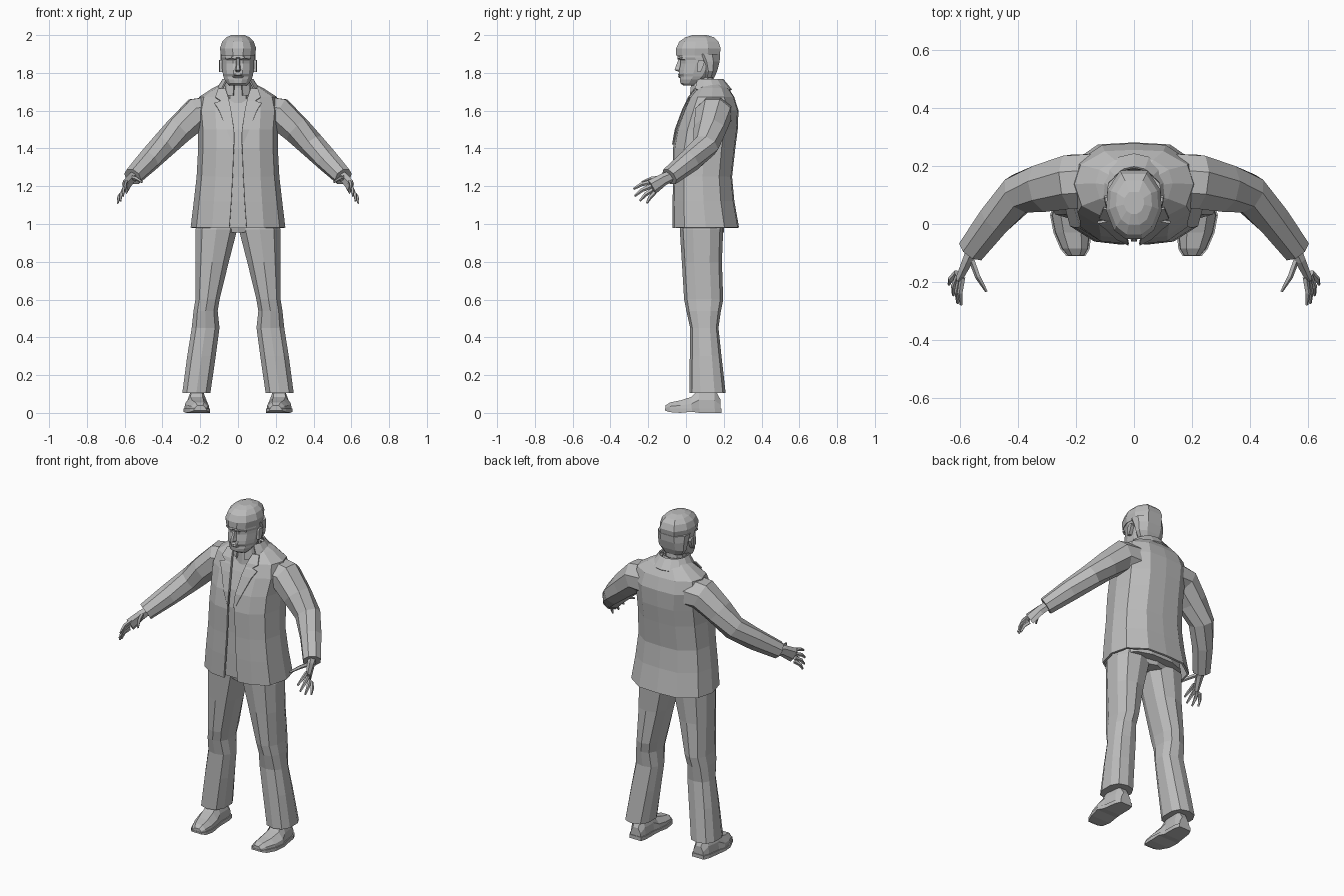
import bpy, bmesh, math
from mathutils import Vector

cube = bpy.data.objects.get("Cube")
if cube:
    bpy.data.objects.remove(cube)

grey = bpy.data.materials.new("plain_grey")
grey.use_nodes = True
COLOR = (0.5, 0.5, 0.5, 1)
grey.diffuse_color = COLOR
grey.node_tree.nodes["Principled BSDF"].inputs["Base Color"].default_value = COLOR


def loft(name, rings, closed=True, caps=True, mirror=False, thick=0):
    """Skin a list of equal-length point rings, with flat faces."""
    bm = bmesh.new()
    rows = [[bm.verts.new(p) for p in ring] for ring in rings]
    n = len(rows[0])
    for a, b in zip(rows, rows[1:]):
        for i in range(n if closed else n - 1):
            j = (i + 1) % n
            bm.faces.new((a[i], a[j], b[j], b[i]))
    if closed and caps:
        bm.faces.new(rows[0])
        bm.faces.new(rows[-1])
    bmesh.ops.recalc_face_normals(bm, faces=bm.faces)
    mesh = bpy.data.meshes.new(name)
    bm.to_mesh(mesh)
    bm.free()
    mesh.materials.append(grey)
    ob = bpy.data.objects.new(name, mesh)
    bpy.context.collection.objects.link(ob)
    if thick:
        mod = ob.modifiers.new("thickness", "SOLIDIFY")
        mod.thickness = thick
        mod.offset = 0
    if mirror:
        ob.modifiers.new("mirror", "MIRROR")
    return ob


def oval(z, x0, x1, y0, y1, sides=10, power=0.8):
    """Level, slightly boxy ring between two x and two y limits."""
    pts = []
    for i in range(sides):
        a = math.tau * (i + 0.5) / sides
        c, s = math.cos(a), math.sin(a)
        u = math.copysign(abs(c) ** power, c)
        v = math.copysign(abs(s) ** power, s)
        pts.append(((x0 + x1 + (x1 - x0) * u) / 2, (y0 + y1 + (y1 - y0) * v) / 2, z))
    return pts


def tube(name, path, sides=8, mirror=True):
    """Limb along a path of (point, side radius, upright radius)."""
    pts = [Vector(p[0]) for p in path]
    rings = []
    for i, (_, rs, ru) in enumerate(path):
        t = (pts[min(i + 1, len(pts) - 1)] - pts[max(i - 1, 0)]).normalized()
        side = t.cross(Vector((0, 0, 1))).normalized()
        up = side.cross(t)
        rings.append([pts[i] + side * rs * math.cos(math.tau * (k + 0.5) / sides)
                      + up * ru * math.sin(math.tau * (k + 0.5) / sides) for k in range(sides)])
    return loft(name, rings, mirror=mirror)


# Jacket: open down the front; rows are height, opening, half width, front, back
COAT = [(0.98, .045, .245, -.065, .275), (1.12, .035, .228, -.065, .25),
        (1.25, .028, .213, -.062, .238), (1.4, .022, .205, -.063, .255),
        (1.5, .025, .205, -.045, .268), (1.6, .04, .215, -.008, .272),
        (1.67, .055, .2, .025, .25), (1.715, .07, .13, .06, .22), (1.735, .065, .09, .08, .19)]


def coat_ring(z, o, w, f, b):
    d = b - f
    half = [(o, f), (.55 * w, f + .03 * d), (.88 * w, f + .18 * d), (w, f + .5 * d),
            (.9 * w, f + .78 * d), (.5 * w, b - .02 * d), (0, b)]
    return [(x, y, z) for x, y in half] + [(-x, y, z) for x, y in reversed(half[:-1])]


loft("jacket", [coat_ring(*r) for r in COAT], closed=False, thick=0.012)

# Shirt inside the jacket
loft("shirt", [oval(z, -w * .85, w * .85, f + .025, b - .03, 12)
               for z, o, w, f, b in COAT[:-1]])


# Lapels lying on the jacket front
def front(z):
    for a, b in zip(COAT, COAT[1:]):
        if a[0] <= z <= b[0]:
            t = (z - a[0]) / (b[0] - a[0])
            return [a[k] + t * (b[k] - a[k]) for k in (1, 3)]


LAPEL = [(1.42, .026), (1.5, .06), (1.6, .1), (1.64, .125), (1.65, .09), (1.67, .12), (1.715, .105)]
rows = []
for z, outer in LAPEL:
    o, y = front(z)
    rows.append([(o - .004, y - .011, z), (outer, y - .005, z)])
loft("lapel", rows, closed=False, mirror=True, thick=0.008)


# Collars wrap the neck and stay open at the throat
def collar(name, levels, gap):
    rows = []
    for z, r, yc in levels:
        rows.append([(r * math.sin(a), yc - r * math.cos(a), z)
                     for a in [gap + (math.tau - 2 * gap) * i / 10 for i in range(11)]])
    loft(name, rows, closed=False, thick=0.008)


collar("jacket_collar", [(1.71, .115, .125), (1.765, .08, .115)], .85)
collar("shirt_collar", [(1.68, .08, .1), (1.755, .066, .095)], .3)

# Sleeves
tube("sleeve", [((.12, .15, 1.585), .1, .1), ((.22, .145, 1.582), .1, .092),
                ((.31, .125, 1.5), .088, .078), ((.395, .105, 1.415), .072, .068),
                ((.475, .02, 1.335), .062, .062), ((.558, -.088, 1.25), .052, .05)])

# Hands with four fingers and a thumb
tube("palm", [((.55, -.075, 1.255), .025, .03), ((.57, -.12, 1.235), .021, .033),
              ((.598, -.18, 1.195), .014, .042)], 6)
FINGERS = [("index_finger", (.59, -.185, 1.222), (.595, -.278, 1.185)),
           ("middle_finger", (.598, -.185, 1.2), (.607, -.272, 1.148)),
           ("ring_finger", (.605, -.178, 1.18), (.622, -.245, 1.122)),
           ("little_finger", (.61, -.168, 1.165), (.637, -.208, 1.11)),
           ("thumb", (.56, -.12, 1.245), (.508, -.232, 1.222))]
for name, base, tip in FINGERS:
    a, b = Vector(base), Vector(tip)
    bend = a.lerp(b, .55) + Vector((.006, 0, .008))
    tube(name, [(a, .011, .013), (bend, .01, .011), (b, .005, .006)], 5)

# Trousers: rows are height, inner x, outer x, front, back
LEG = [(1.08, .0, .2, -.02, .2), (.97, .0, .23, -.033, .197), (.8, .045, .228, -.022, .19),
       (.6, .095, .228, -.01, .197), (.54, .105, .238, .002, .185), (.45, .095, .248, .022, .172),
       (.3, .115, .272, .02, .188), (.105, .143, .298, .018, .21)]
loft("trouser_leg", [oval(*r) for r in LEG], mirror=True)
loft("trouser_seat", [oval(z, -w, w, -.02, .2) for z, w in ((.955, .06), (.99, .17), (1.1, .2))])

# Shoes: rows are y, centre x, half width, top height
SHOE = [(-.108, .2, .028, .04), (-.085, .203, .045, .055), (-.03, .212, .06, .066),
        (.03, .22, .064, .085), (.07, .218, .052, .13), (.15, .213, .046, .13), (.183, .21, .034, .07)]
loft("shoe", [[(c + w * u, y, .018 + (h - .018) * v) for u, v in
               ((-1, 0), (-.95, .45), (-.5, 1), (.5, 1), (.95, .45), (1, 0))]
              for y, c, w, h in SHOE], mirror=True)
loft("shoe_sole", [[(c + (w + .005) * u, y * 1.02, z) for u, z in
                    ((-1, low), (-1, .022), (1, .022), (1, low))]
                   for (y, c, w, h), low in zip(SHOE, (.012, .004, 0, .006, 0, 0, 0))], mirror=True)

# Neck and head
loft("neck", [oval(1.64, -.07, .07, .035, .16), oval(1.72, -.058, .058, .04, .15),
              oval(1.8, -.058, .058, .035, .145)])


def face_ring(z, w, f, b):
    d = b - f
    half = [(.3 * w, f), (.72 * w, f + .13 * d), (w, f + .42 * d),
            (.95 * w, f + .72 * d), (.5 * w, b)]
    return [(x, y, z) for x, y in half] + [(-x, y, z) for x, y in reversed(half)]


loft("head", [face_ring(*r) for r in
              [(1.732, .045, -.012, .06), (1.745, .058, -.03, .08), (1.765, .072, -.032, .11),
               (1.78, .077, -.03, .13), (1.793, .08, -.038, .14), (1.815, .083, -.036, .155),
               (1.85, .086, -.028, .165), (1.868, .086, -.03, .17), (1.882, .087, -.045, .172),
               (1.93, .085, -.038, .17)]])

# Hair: crown cap plus a lower back and sides
loft("hair_crown", [face_ring(*r) for r in
                    [(1.893, .09, -.052, .178), (1.93, .096, -.052, .184), (1.965, .084, -.036, .172),
                     (1.988, .062, -.004, .15), (2.0, .035, .035, .11)]])
loft("hair_back", [face_ring(*r) for r in
                   [(1.775, .062, .085, .15), (1.81, .086, .085, .165), (1.86, .092, .06, .178),
                    (1.9, .094, .03, .181)]])

# Face details
loft("nose", [[(-w, -.025, z), (-w * .5, y, z), (w * .5, y, z), (w, -.025, z)]
              for z, w, y in ((1.805, .015, -.038), (1.815, .019, -.06), (1.83, .014, -.056),
                              (1.875, .01, -.038))])
loft("brow", [[(x, y - .01, z), (x, y - .01, z + .009), (x, y + .02, z + .009), (x, y + .02, z)]
              for x, y, z in ((.01, -.034, 1.872), (.035, -.034, 1.878), (.066, -.01, 1.872))], mirror=True)
loft("lips", [[(-w, y + .012, z), (-w * .5, y, z), (w * .5, y, z), (w, y + .012, z)]
              for z, w, y in ((1.772, .022, -.036), (1.78, .03, -.043), (1.784, .03, -.037),
                              (1.789, .028, -.044), (1.797, .018, -.038))])
loft("ear", [[(.08, y - d, z), (.097, y - d, z), (.101, y + d, z), (.08, y + d, z)]
             for z, y, d in ((1.805, .068, .008), (1.825, .074, .013), (1.855, .08, .018),
                             (1.868, .08, .012))], mirror=True)
